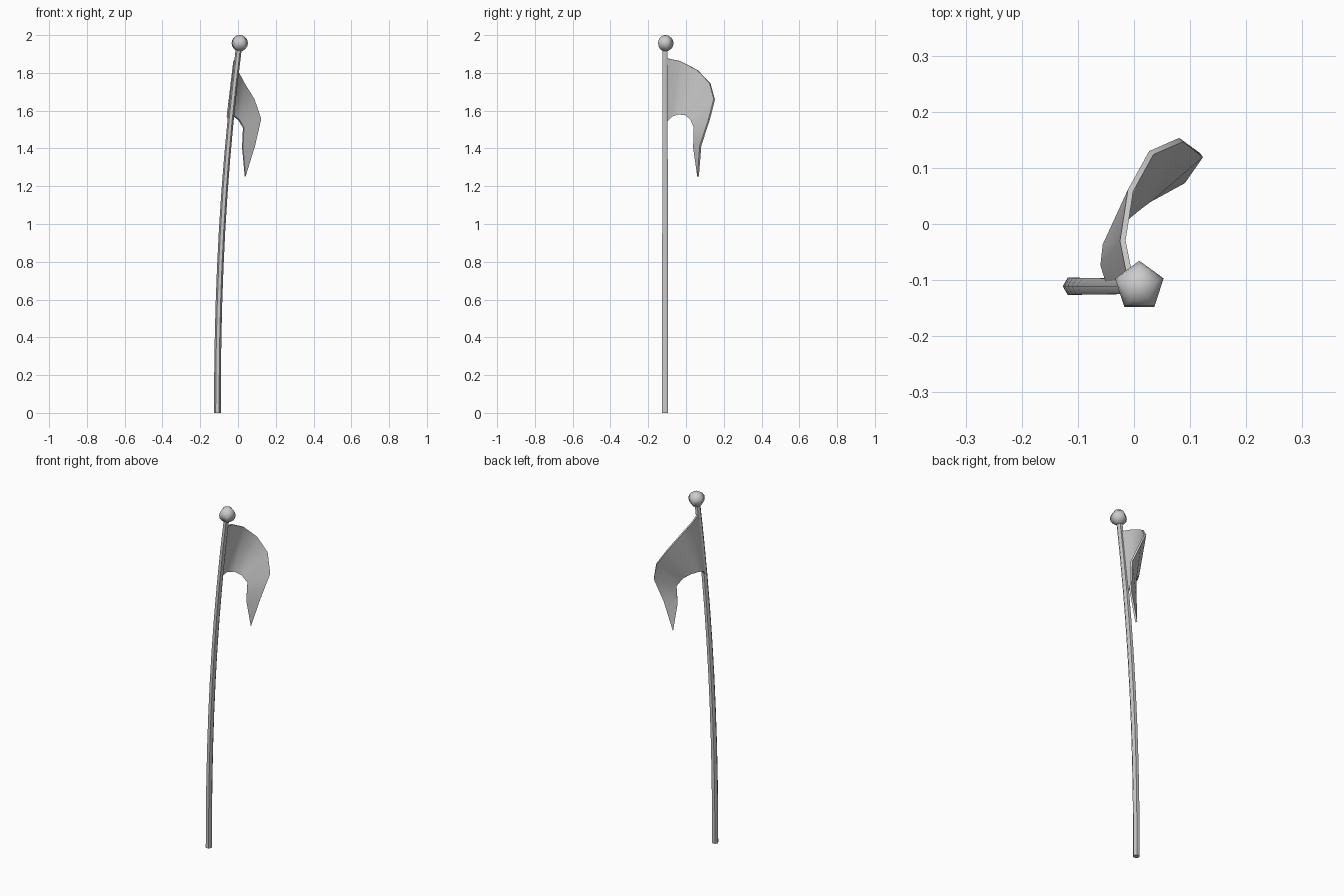
import bpy, bmesh, math
from mathutils import Matrix

if "Cube" in bpy.data.objects:
    bpy.data.objects.remove(bpy.data.objects["Cube"])

POLE_Y = -0.111


def pole_x(z):
    return -0.109 + 0.112 * (z / 1.92) ** 2.2


def add_object(name, bm, angle=60):
    bmesh.ops.recalc_face_normals(bm, faces=bm.faces[:])
    mesh = bpy.data.meshes.new(name)
    bm.to_mesh(mesh)
    bm.free()
    obj = bpy.data.objects.new(name, mesh)
    bpy.context.collection.objects.link(obj)
    bpy.ops.object.select_all(action='DESELECT')
    bpy.context.view_layer.objects.active = obj
    obj.select_set(True)
    bpy.ops.object.shade_smooth_by_angle(angle=math.radians(angle))
    return obj


# Bent six-sided pole, tapering very slightly
bm = bmesh.new()
rings = []
for i in range(11):
    z = 1.93 * i / 10
    r = 0.018 - 0.002 * i / 10
    rings.append([bm.verts.new((pole_x(z) + r * math.cos(k * math.pi / 3),
                                POLE_Y + r * math.sin(k * math.pi / 3), z))
                  for k in range(6)])
for a, b in zip(rings, rings[1:]):
    for k in range(6):
        n = (k + 1) % 6
        bm.faces.new((a[k], a[n], b[n], b[k]))
bm.faces.new(rings[0])
bm.faces.new(rings[-1])
add_object("pole", bm)

# Five-sided ball on top
bm = bmesh.new()
bmesh.ops.create_uvsphere(bm, u_segments=5, v_segments=8, radius=0.0455)
bmesh.ops.transform(bm, verts=bm.verts[:], matrix=Matrix.Translation((0.0095, POLE_Y, 1.957))
                    @ Matrix.Diagonal((1, 1, 0.945, 1)))
add_object("finial_ball", bm, 80)

# Curling pennant between an upper and a lower edge, meeting at a tip
upper = [(-0.005, -0.105, 1.878), (-0.020, -0.030, 1.862), (-0.006, 0.060, 1.815),
         (0.031, 0.127, 1.745), (0.084, 0.150, 1.660), (0.120, 0.123, 1.555),
         (0.088, 0.077, 1.415)]
lower = [(-0.045, -0.105, 1.540), (-0.055, -0.073, 1.570), (-0.051, -0.038, 1.580),
         (-0.027, 0.000, 1.575), (0.004, 0.026, 1.552), (0.029, 0.045, 1.510),
         (0.024, 0.042, 1.405)]
bm = bmesh.new()
top = [bm.verts.new(p) for p in upper]
low = [bm.verts.new(p) for p in lower]
tip = bm.verts.new((0.038, 0.064, 1.252))
for i in range(6):
    bm.faces.new((top[i], low[i], low[i + 1], top[i + 1]))
bm.faces.new((top[6], low[6], tip))
flag = add_object("flag", bm)
solid = flag.modifiers.new("cloth_thickness", 'SOLIDIFY')
solid.thickness = 0.010
solid.offset = 0
bpy.ops.object.modifier_apply(modifier=solid.name)
bpy.ops.object.shade_smooth_by_angle(angle=math.radians(50))
